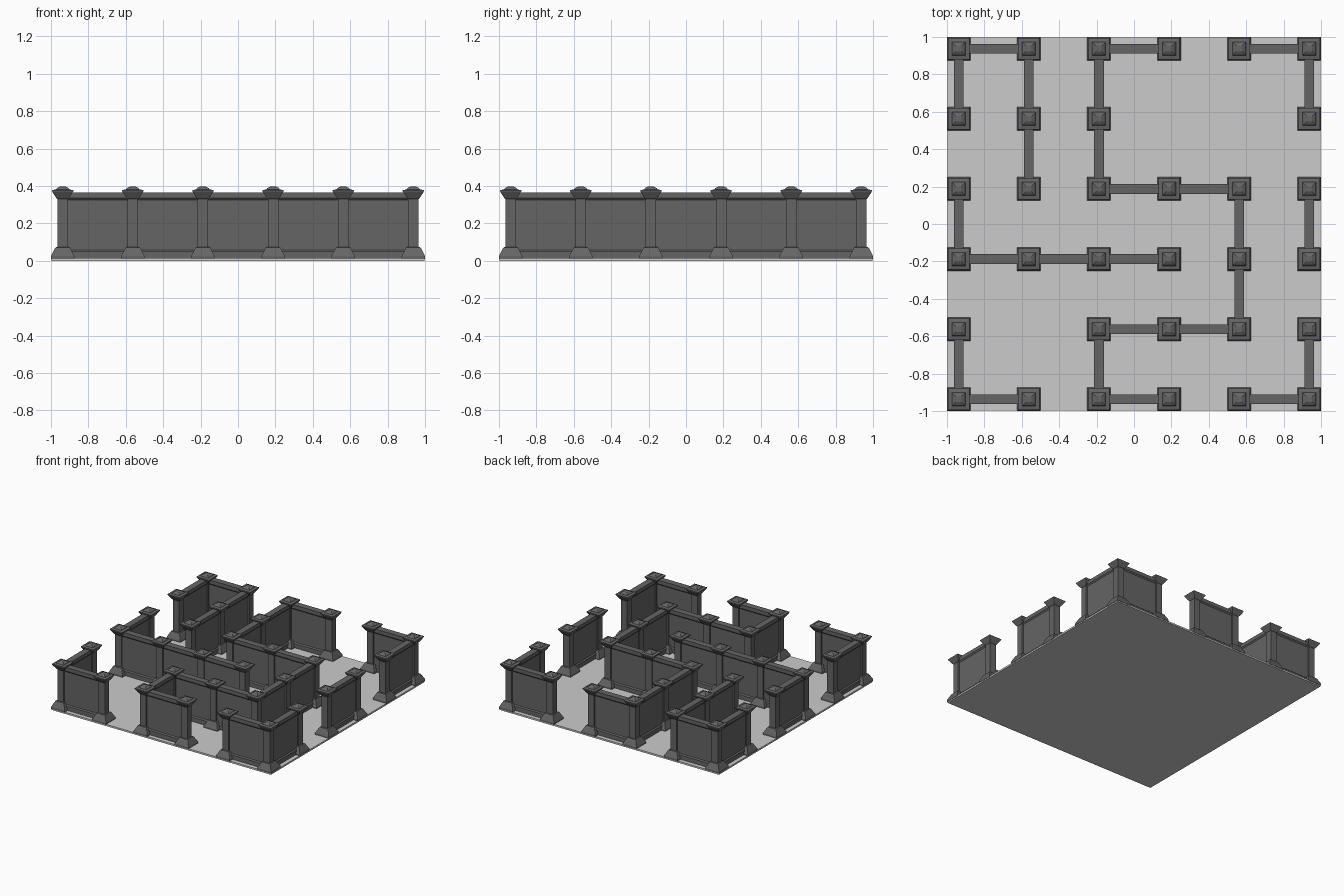
import bpy, bmesh
from mathutils import Matrix

if "Cube" in bpy.data.objects:
    bpy.data.objects.remove(bpy.data.objects["Cube"])


def material(name, grey):
    mat = bpy.data.materials.new(name)
    mat.use_nodes = True
    colour = (grey, grey, grey, 1)
    mat.diffuse_color = colour
    mat.node_tree.nodes["Principled BSDF"].inputs["Base Color"].default_value = colour
    return mat


stone = material("dark_stone", 0.13)
ground = material("light_floor", 0.6)

STEP = 0.375


def grid(i):
    return (i - 2.5) * STEP


def finish(bm, name, mat):
    bmesh.ops.recalc_face_normals(bm, faces=bm.faces)
    mesh = bpy.data.meshes.new(name)
    bm.to_mesh(mesh)
    bm.free()
    mesh.materials.append(mat)
    return mesh


def place(name, mesh, matrix):
    obj = bpy.data.objects.new(name, mesh)
    obj.matrix_world = matrix
    bpy.context.collection.objects.link(obj)


def square_loft(name, rings, mat):
    """Stack of square rings given as (half width, height)."""
    bm = bmesh.new()
    loops = [[bm.verts.new((sx * h, sy * h, z))
              for sx, sy in ((-1, -1), (1, -1), (1, 1), (-1, 1))] for h, z in rings]
    bm.faces.new(loops[0])
    bm.faces.new(loops[-1])
    for low, high in zip(loops, loops[1:]):
        for i in range(4):
            j = (i + 1) % 4
            bm.faces.new((low[i], low[j], high[j], high[i]))
    return finish(bm, name, mat)


def wall_mesh():
    """Panel with plinth and coping, extruded along x for one grid step."""
    side = [(0.026, 0.012), (0.026, 0.05), (0.017, 0.058),
            (0.017, 0.325), (0.026, 0.335), (0.026, 0.365)]
    outline = side + [(-y, z) for y, z in reversed(side)]
    bm = bmesh.new()
    face = bm.faces.new([bm.verts.new((-STEP / 2, y, z)) for y, z in outline])
    ext = bmesh.ops.extrude_face_region(bm, geom=[face])
    moved = [v for v in ext["geom"] if isinstance(v, bmesh.types.BMVert)]
    bmesh.ops.translate(bm, verts=moved, vec=(STEP, 0, 0))
    return finish(bm, "wall", stone)


# Floor slab
place("floor", square_loft("floor", [(0.997, 0), (0.997, 0.014)], ground), Matrix())

# Post with flared foot, shaft, spreading cap and small stepped peak
post = square_loft("post", [
    (0.0625, 0.01), (0.0625, 0.025), (0.045, 0.06), (0.038, 0.072), (0.028, 0.074),
    (0.028, 0.33), (0.035, 0.337), (0.057, 0.372), (0.057, 0.378),
    (0.036, 0.382), (0.03, 0.39), (0.014, 0.398)], stone)
wall = wall_mesh()

# Wall runs as chains of grid corners (column, row)
runs = [
    [(1, 3), (1, 4), (1, 5), (0, 5), (0, 4)],
    [(0, 3), (0, 2), (1, 2), (2, 2), (3, 2)],
    [(0, 1), (0, 0), (1, 0)],
    [(3, 5), (2, 5), (2, 4), (2, 3), (3, 3), (4, 3), (4, 2),
     (4, 1), (3, 1), (2, 1), (2, 0), (3, 0)],
    [(4, 5), (5, 5), (5, 4)],
    [(5, 3), (5, 2)],
    [(5, 1), (5, 0), (4, 0)],
]

for run in runs:
    for a, b in zip(run, run[1:]):
        mid = Matrix.Translation((grid((a[0] + b[0]) / 2), grid((a[1] + b[1]) / 2), 0))
        turn = Matrix.Rotation(1.5708 if a[0] == b[0] else 0, 4, "Z")
        place("wall", wall, mid @ turn)
    for c, r in run:
        place("post", post, Matrix.Translation((grid(c), grid(r), 0)))
